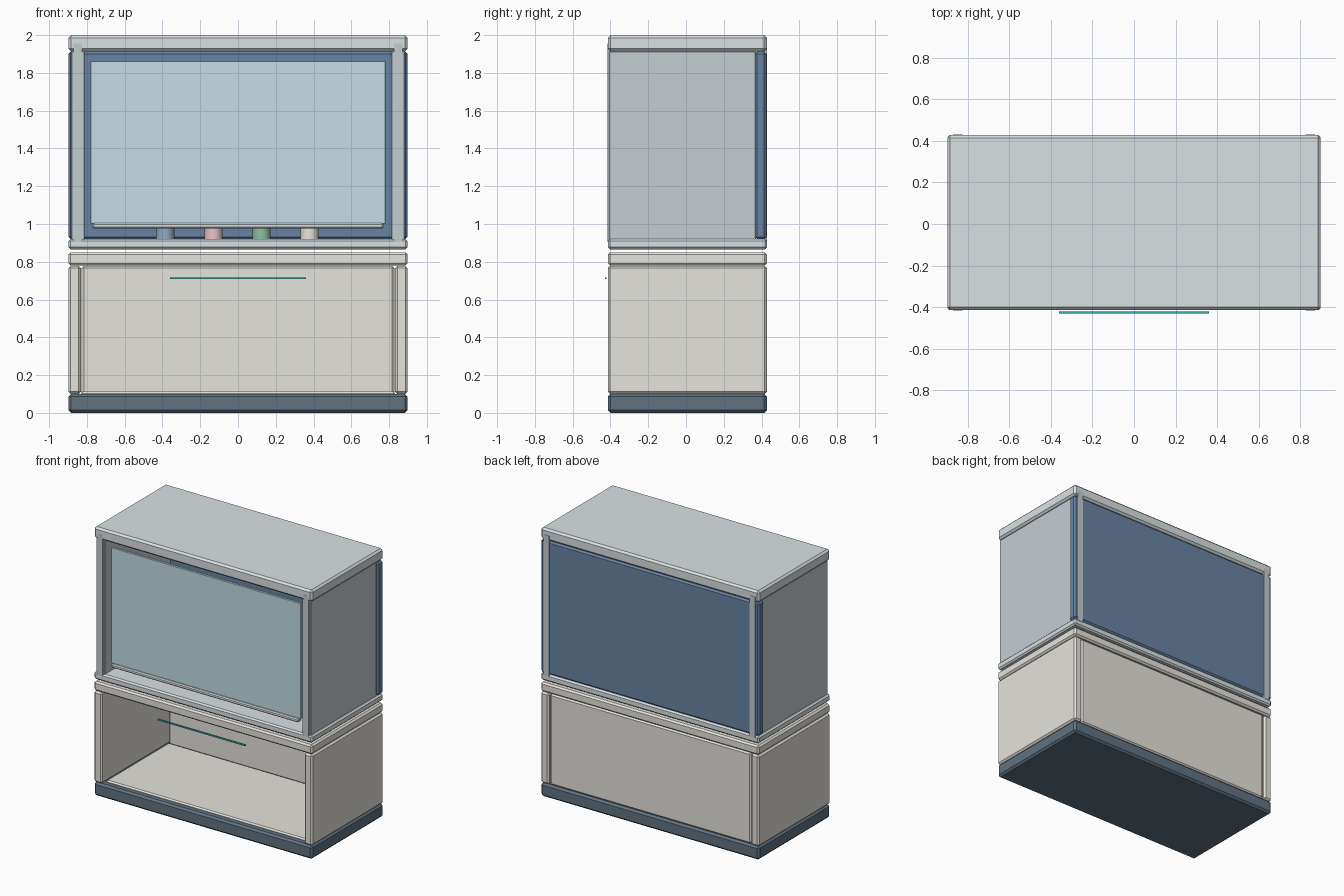
import bpy

if "Cube" in bpy.data.objects:
    bpy.data.objects.remove(bpy.data.objects["Cube"])

def material(name, r, g, b):
    m = bpy.data.materials.new(name)
    m.diffuse_color = (r, g, b, 1)
    m.use_nodes = True
    m.node_tree.nodes["Principled BSDF"].inputs["Base Color"].default_value = m.diffuse_color
    return m

GREY = material("pale_grey", 0.70, 0.75, 0.77)
STEEL = material("steel_grey", 0.56, 0.61, 0.65)
NAVY = material("navy", 0.14, 0.23, 0.37)
DARK = material("dark_base", 0.12, 0.17, 0.22)
BEIGE = material("beige", 0.79, 0.77, 0.72)
GLASS = material("blue_glass", 0.54, 0.73, 0.78)
TEAL = material("teal", 0.05, 0.42, 0.42)

def box(name, x, y, z, mat, bevel=0.0):
    """Box given by its (min, max) range on each axis."""
    bpy.ops.mesh.primitive_cube_add(
        size=1, location=[(r[0] + r[1]) / 2 for r in (x, y, z)])
    o = bpy.context.object
    o.name = name
    o.scale = [r[1] - r[0] for r in (x, y, z)]
    bpy.ops.object.transform_apply(location=False, rotation=False, scale=True)
    o.data.materials.append(mat)
    if bevel:
        b = o.modifiers.new("bevel", 'BEVEL')
        b.width = bevel
        b.segments = 1
    return o

def pair(name, x, y, z, mat, bevel=0.0):
    """The same box on the right and left sides."""
    box("right_" + name, x, y, z, mat, bevel)
    box("left_" + name, (-x[1], -x[0]), y, z, mat, bevel)

W = (-0.898, 0.898)
D = (-0.414, 0.428)

# lower cabinet: plinth, sides, back, floor and worktop
box("plinth", W, D, (0, 0.1), DARK, 0.014)
pair("cabinet_side", (0.832, 0.898), D, (0.1, 0.778), BEIGE, 0.012)
box("cabinet_back", (-0.828, 0.828), (0.365, 0.42), (0.1, 0.778), BEIGE, 0.012)
box("cabinet_floor", (-0.832, 0.832), (-0.365, 0.37), (0.06, 0.112), BEIGE, 0.01)
box("worktop", W, D, (0.78, 0.85), BEIGE, 0.012)
box("door_handle", (-0.36, 0.36), (-0.43, -0.42), (0.708, 0.718), TEAL)

# upper enclosure: floor slab, sides, back and roof
box("hood_floor", W, D, (0.866, 0.92), GREY, 0.011)
pair("hood_side", (0.812, 0.882), (-0.408, 0.37), (0.915, 1.915), STEEL, 0.004)
box("hood_back", W, (0.365, 0.426), (0.92, 1.912), NAVY, 0.012)
box("hood_roof", W, D, (1.914, 2.0), GREY, 0.014)

# corner posts, front and back
for label, y in (("front", (-0.415, -0.37)), ("back", (0.384, 0.43))):
    pair(label + "_post", (0.825, 0.87), y, (0.905, 1.955), STEEL)

# sliding window and its lift rail
box("sash_window", (-0.78, 0.78), (-0.375, -0.355), (1.0, 1.862), GLASS, 0.003)
box("sash_rail", (-0.77, 0.77), (-0.392, -0.35), (0.976, 1.004), GREY, 0.007)

# sample jars on the hood floor
JARS = [("blue", -0.385, (0.30, 0.42, 0.55)), ("pink", -0.13, (0.80, 0.55, 0.60)),
        ("green", 0.125, (0.28, 0.52, 0.36)), ("cream", 0.378, (0.82, 0.80, 0.72))]
for name, x, col in JARS:
    bpy.ops.mesh.primitive_cylinder_add(vertices=24, radius=0.048, depth=0.13,
                                        location=(x, 0.05, 0.985))
    o = bpy.context.object
    o.name = name + "_jar"
    o.data.materials.append(material(name, *col))
    bpy.ops.object.shade_smooth_by_angle()
